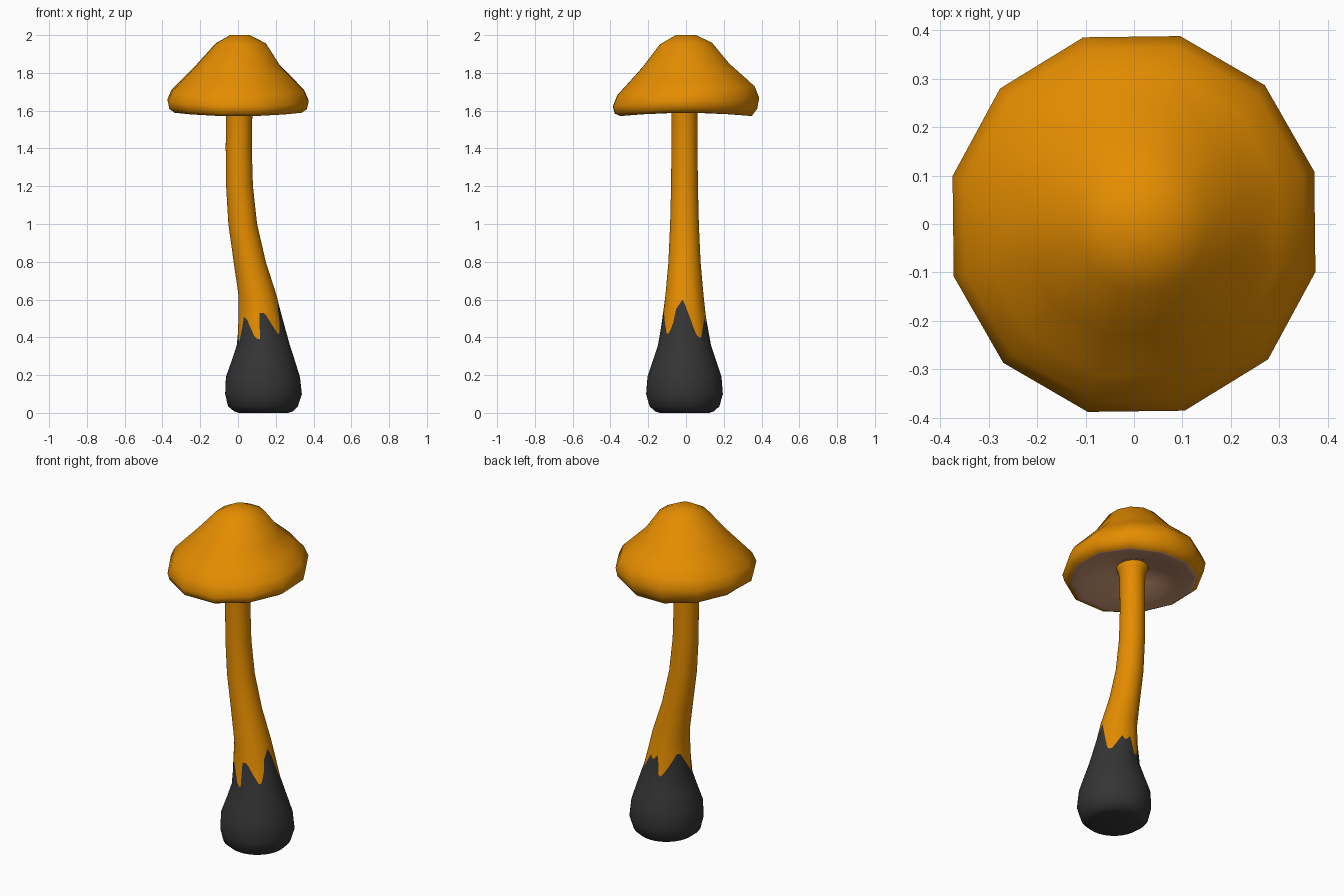
import bpy, bmesh, math

if "Cube" in bpy.data.objects:
    bpy.data.objects.remove(bpy.data.objects["Cube"])


def material(name, rgb):
    m = bpy.data.materials.new(name)
    m.diffuse_color = (*rgb, 1)
    m.use_nodes = True
    m.node_tree.nodes["Principled BSDF"].inputs["Base Color"].default_value = m.diffuse_color
    return m


ORANGE = material("orange skin", (0.78, 0.265, 0.0))
BLACK = material("charcoal base", (0.035, 0.035, 0.035))
BROWN = material("brown gills", (0.60, 0.31, 0.18))


def lerp(table, t):
    """Linear lookup in rows (key, a, b, ...) sorted by key."""
    for p, q in zip(table, table[1:]):
        if t <= q[0]:
            k = max(0, (t - p[0]) / (q[0] - p[0]))
            return [a + (b - a) * k for a, b in zip(p[1:], q[1:])]
    return list(table[-1][1:])


def loft(name, rings, row_mats, mats):
    """Skin a stack of rings and close both ends."""
    bm = bmesh.new()
    rows = [[bm.verts.new(p) for p in r] for r in rings]
    n = len(rows[0])
    for i, (a, b) in enumerate(zip(rows, rows[1:])):
        for j in range(n):
            k = (j + 1) % n
            bm.faces.new((a[j], a[k], b[k], b[j])).material_index = row_mats[i]
    bm.faces.new(rows[0][::-1]).material_index = row_mats[0]
    bm.faces.new(rows[-1]).material_index = row_mats[-1]
    bmesh.ops.recalc_face_normals(bm, faces=bm.faces)
    for f in bm.faces:
        f.smooth = True
    me = bpy.data.meshes.new(name)
    bm.to_mesh(me)
    bm.free()
    for m in mats:
        me.materials.append(m)
    ob = bpy.data.objects.new(name, me)
    bpy.context.collection.objects.link(ob)
    return ob


# Stem: z, centre x, radius
STEM = [(0, 0.135, 0.13), (0.008, 0.135, 0.155), (0.035, 0.132, 0.185),
        (0.10, 0.135, 0.203), (0.19, 0.132, 0.196), (0.28, 0.134, 0.166),
        (0.36, 0.134, 0.140), (0.45, 0.122, 0.120), (0.62, 0.104, 0.101),
        (0.80, 0.062, 0.085), (1.0, 0.025, 0.076), (1.2, 0.008, 0.071),
        (1.4, 0.004, 0.069), (1.59, 0.006, 0.070), (1.635, 0.006, 0.078),
        (1.67, 0.006, 0.095)]
# Jagged colour edge: angle in degrees, height
EDGE = [(0, 0.58), (14, 0.51), (32, 0.40), (42, 0.40), (65, 0.50), (75, 0.47),
        (92, 0.51), (103, 0.39), (110, 0.39), (145, 0.52), (155, 0.52),
        (175, 0.46), (204, 0.375), (222, 0.51), (234, 0.49),
        (255, 0.39), (264, 0.39), (268, 0.53), (284, 0.53), (312, 0.42),
        (320, 0.42), (331, 0.49), (336, 0.55), (354, 0.60), (360, 0.58)]
COLS = 60


def stem_point(deg, z):
    cx, r = lerp(STEM, z)
    a = math.radians(deg)
    return (cx + r * math.cos(a), -0.008 + r * math.sin(a), z)


angles = [360 * j / COLS for j in range(COLS)]
low = [s[0] for s in STEM if s[0] <= 0.36]
high = [s[0] for s in STEM if s[0] >= 0.62]
rings = [[stem_point(d, z) for d in angles] for z in low]
rings.append([stem_point(d, lerp(EDGE, d)[0]) for d in angles])
rings += [[stem_point(d, z) for d in angles] for z in high]
loft("stem", rings, [1] * len(low) + [0] * len(high), [ORANGE, BLACK])

# Cap: radius, z, centre x, tilt along y, sag of the front and back rim
CAP = [(0.055, 2.0, 0.01, 0.0, 0), (0.14, 1.955, 0.015, 0.03, 0),
       (0.232, 1.84, 0.0, 0.04, 0), (0.315, 1.758, 0.0, 0.06, 0),
       (0.368, 1.705, 0.0, 0.065, 0), (0.392, 1.655, 0.0, 0.06, 0.01),
       (0.382, 1.612, 0.0, 0.035, 0.015), (0.352, 1.590, 0.0, 0.0, 0.02),
       (0.325, 1.588, 0.0, 0.0, 0.015), (0.24, 1.602, 0.0, 0.0, 0),
       (0.15, 1.630, 0.0, 0.0, 0), (0.085, 1.66, 0.0, 0.0, 0)]
SIDES = 12
rings = []
for r, z, cx, tilt, sag in CAP:
    ring = []
    for j in range(SIDES):
        a = math.radians(15.7 + 360 / SIDES * j)
        x, y = r * math.cos(a), r * math.sin(a)
        ring.append((cx + x * 0.985, y * 1.02,
                     z + tilt * y - sag * math.sin(a) ** 2))
    rings.append(ring)
loft("cap", rings, [0] * 7 + [1] * 4, [ORANGE, BROWN])
